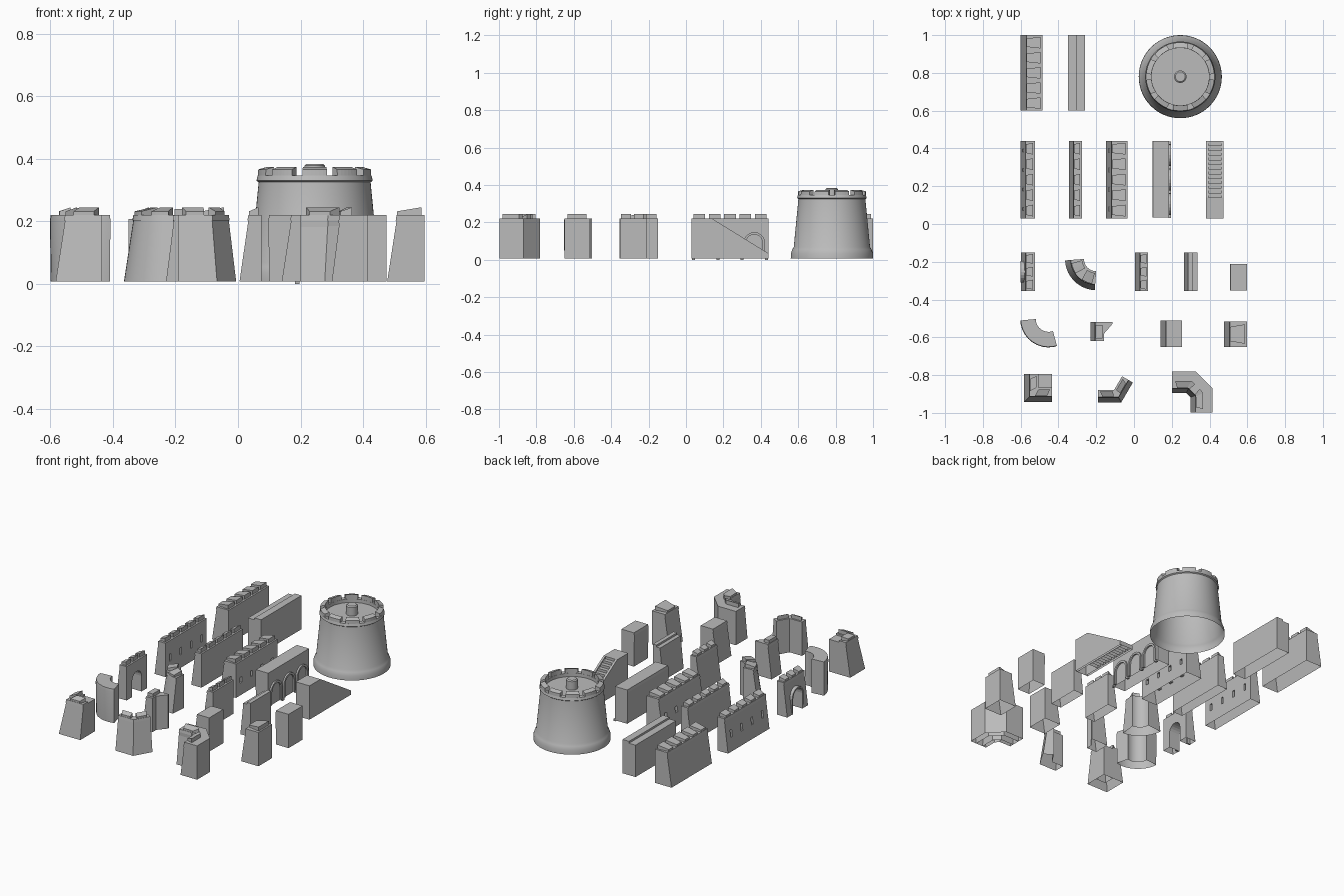
import bpy, bmesh, math
from mathutils import Vector

if "Cube" in bpy.data.objects:
    bpy.data.objects.remove(bpy.data.objects["Cube"])

stone = bpy.data.materials.new("grey_stone")
stone.use_nodes = True
GREY = (0.5, 0.5, 0.5, 1)
stone.diffuse_color = GREY
stone.node_tree.nodes["Principled BSDF"].inputs["Base Color"].default_value = GREY

BASE, BAND, TOP, CREST = 0.008, 0.203, 0.22, 0.245


def finish(name, bm, smooth=False):
    bmesh.ops.recalc_face_normals(bm, faces=bm.faces)
    me = bpy.data.meshes.new(name)
    bm.to_mesh(me)
    bm.free()
    me.materials.append(stone)
    ob = bpy.data.objects.new(name, me)
    bpy.context.collection.objects.link(ob)
    if smooth:
        bpy.ops.object.select_all(action="DESELECT")
        ob.select_set(True)
        bpy.context.view_layer.objects.active = ob
        bpy.ops.object.shade_smooth_by_angle(angle=math.radians(32))
    return ob


def add_loft(bm, rings, cap=True, closed=True):
    """Skin a list of equal rings of points."""
    vs = [[bm.verts.new(p) for p in r] for r in rings]
    n = len(vs[0])
    for a, b in zip(vs, vs[1:]):
        for i in range(n if closed else n - 1):
            j = (i + 1) % n
            bm.faces.new((a[i], a[j], b[j], b[i]))
    if cap:
        bm.faces.new(vs[0])
        bm.faces.new(vs[-1])


def add_box(bm, x0, x1, y0, y1, z0, z1):
    ring = lambda z: [(x0, y0, z), (x1, y0, z), (x1, y1, z), (x0, y1, z)]
    add_loft(bm, [ring(z0), ring(z1)])


def frames(path):
    """Path points with mitred vectors towards the outer face."""
    pts = [Vector(p) for p in path]
    segs = [(b - a).normalized() for a, b in zip(pts, pts[1:])]
    nor = [Vector((d.y, -d.x)) for d in segs]
    out = []
    for i, p in enumerate(pts):
        a, b = nor[max(i - 1, 0)], nor[min(i, len(nor) - 1)]
        m = (a + b).normalized()
        out.append((p, m / m.dot(a)))
    return out


def along(fr, f):
    """Frame at a fraction of the path length."""
    lens = [(b[0] - a[0]).length for a, b in zip(fr, fr[1:])]
    s = f * sum(lens)
    for (a, b, l) in zip(fr, fr[1:], lens):
        if s <= l + 1e-6:
            return a[0].lerp(b[0], s / l), a[1].lerp(b[1], s / l)
        s -= l
    return fr[-1]


def sweep(bm, fr, profile):
    add_loft(bm, [[(*(p + m * d), z) for d, z in profile] for p, m in fr])


def open_bottom(ob):
    """Walls are hollow underneath."""
    bm = bmesh.new()
    bm.from_mesh(ob.data)
    low = [f for f in bm.faces if all(v.co.z < BASE + 1e-4 for v in f.verts)]
    bmesh.ops.delete(bm, geom=low, context="FACES")
    bm.to_mesh(ob.data)
    bm.free()


def cut(ob, bm):
    tool = finish("cutter", bm)
    mod = ob.modifiers.new("cut", "BOOLEAN")
    mod.object, mod.solver = tool, "EXACT"
    me = bpy.data.meshes.new_from_object(
        ob.evaluated_get(bpy.context.evaluated_depsgraph_get()))
    ob.modifiers.clear()
    ob.data = me
    bpy.data.objects.remove(tool)


def wall(name, path, thick, batter=0.0, merlons=0, step=False, cutter=None, smooth=False):
    fr = frames(path)
    top = thick - batter
    bm = bmesh.new()
    prof = [(0, BASE), (0, TOP)]
    if step:
        prof += [(top / 2, TOP), (top / 2, TOP - 0.012), (top, TOP - 0.012)]
    else:
        prof += [(top, TOP), (top + 0.003, BAND)]
    if batter:
        prof += [(top, BAND)]
    sweep(bm, fr, prof + [(thick, BASE)])
    ob = finish(name, bm, smooth)
    if cutter:
        cut(ob, cutter)
    open_bottom(ob)
    # Merlons: wider inside, tops falling outwards
    bm = bmesh.new()
    for k in range(merlons):
        a, b = (k + 0.12) / merlons, (k + 0.88) / merlons
        skew = 0.1 / merlons
        rings = []
        for i in range(5):
            f = a + (b - a) * i / 4
            g = a + skew + (b - a - 2 * skew) * i / 4
            (p, m), (q, n) = along(fr, f), along(fr, g)
            pin, pout = p + m * 0.01, q + n * (top - 0.002)
            rings.append([(*pin, TOP - 0.005), (*pin, CREST),
                          (*pout, CREST - 0.013), (*pout, TOP - 0.005)])
        add_loft(bm, rings)
    if merlons:
        finish(name + "_merlons", bm)


def straight(name, x0, x1, y0, y1, **kw):
    wall(name, [(x1, y1), (x1, y0)], x1 - x0, **kw)


def arc(cx, cy, r, a0, a1, n=10):
    angs = [math.radians(a0 + (a1 - a0) * i / n) for i in range(n + 1)]
    return [(cx + r * math.cos(a), cy + r * math.sin(a)) for a in angs]


def arch_outline(yc, r, zc, z0):
    return [(yc - r, z0)] + arc(yc, zc, r, 180, 0) + [(yc + r, z0)]


def add_arch_frame(bm, x0, x1, yc, r, width, zc, z0):
    inner, outer = arch_outline(yc, r, zc, z0), arch_outline(yc, r + width, zc, z0)
    add_loft(bm, [[(x0, *i), (x1, *i), (x1, *o), (x0, *o)]
                  for i, o in zip(inner, outer)])


def windows(x0, x1, ys, w, z0, z1):
    bm = bmesh.new()
    for y in ys:
        add_box(bm, x0, x1, y - w, y + w, z0, z1)
    return bm


# Long walls
straight("wide_battlement_wall", -0.6, -0.485, 0.6, 1.0, batter=0.03, merlons=5)
straight("plain_long_wall", -0.35, -0.26, 0.6, 1.0, step=True)
rows = [0.08 + 0.103 * i for i in range(4)]
straight("slit_wall", -0.6, -0.525, 0.03, 0.44, batter=0.025, merlons=5,
         cutter=windows(-0.7, -0.4, rows, 0.008, 0.09, 0.135))
straight("battlement_wall", -0.345, -0.275, 0.03, 0.44, batter=0.025, merlons=5)
straight("window_wall", -0.148, -0.035, 0.03, 0.44, batter=0.03, merlons=5,
         cutter=windows(-0.2, 0.02, rows, 0.011, 0.085, 0.12))

# Arcaded wall
straight("arcade_wall", 0.1, 0.185, 0.035, 0.44)
bm = bmesh.new()
for i in range(3):
    add_arch_frame(bm, 0.183, 0.195, 0.105 + 0.13 * i, 0.045, 0.013, 0.09, 0.012)
for i in range(4):
    add_box(bm, 0.183, 0.197, 0.032 + 0.13 * i, 0.048 + 0.13 * i, 0, 0.012)
finish("arcade_arches", bm)

# Stair ramp with recessed treads between two sides
SLOPE = [(0.03, BASE), (0.44, BASE), (0.44, 0.035), (0.14, TOP), (0.03, TOP)]
bm = bmesh.new()
for x0, x1 in ((0.38, 0.394), (0.462, 0.475)):
    add_loft(bm, [[(x, y, z) for y, z in SLOPE] for x in (x0, x1)])
for i in range(12):
    y = 0.14 + 0.025 * i
    add_box(bm, 0.394, 0.462, y, y + 0.025, BASE, TOP - 0.0154 * (i + 1))
add_box(bm, 0.394, 0.462, 0.03, 0.14, BASE, TOP)
open_bottom(finish("stair_ramp", bm))

# Gate with arched passage
bm = bmesh.new()
add_loft(bm, [[(x, *p) for p in arch_outline(-0.253, 0.047, 0.105, -0.1)]
              for x in (-0.7, -0.4)])
straight("gate_wall", -0.598, -0.525, -0.355, -0.15, batter=0.025, merlons=3, cutter=bm)
bm = bmesh.new()
add_arch_frame(bm, -0.6, -0.575, -0.253, 0.047, 0.01, 0.105, BASE)
finish("gate_arch", bm)

# Short walls
straight("short_battlement_wall", 0.005, 0.075, -0.355, -0.15, batter=0.028, merlons=3)
straight("short_plain_wall", 0.265, 0.335, -0.355, -0.15, batter=0.02, step=True)
straight("plain_block", 0.51, 0.597, -0.352, -0.212, step=False)
straight("battered_block", 0.14, 0.255, -0.65, -0.51, batter=0.03)
straight("merlon_block", 0.477, 0.597, -0.65, -0.515, batter=0.03, merlons=1)

# Curved and angled walls
wall("round_corner", arc(-0.2, -0.185, 0.065, 180, 270), 0.1, batter=0.03,
     merlons=2, smooth=True)
wall("plain_round_corner", arc(-0.452, -0.503, 0.068, 180, 290), 0.079, smooth=True)
wall("angled_wall", [(-0.19, -0.878), (-0.105, -0.878), (-0.063, -0.806)], 0.066,
     batter=0.027, merlons=2)
wall("square_corner", [(-0.505, -0.795), (-0.505, -0.865), (-0.435, -0.865)], 0.078,
     batter=0.03, merlons=2)
bm = bmesh.new()
add_box(bm, -0.506, -0.435, -0.866, -0.795, BASE, TOP - 0.01)
open_bottom(finish("square_corner_floor", bm))
wall("large_chamfered_corner",
     [(0.2, -0.78), (0.325, -0.78), (0.415, -0.87), (0.415, -0.998)], 0.115,
     batter=0.025)
wall("large_corner_parapet",
     [(0.2, -0.82), (0.309, -0.82), (0.375, -0.886), (0.375, -0.998)], 0.05,
     merlons=2)

# Small wedge end piece, footprint drawn at base and top
bm = bmesh.new()
plan = lambda x: [(x, -0.62), (-0.16, -0.62), (-0.16, -0.582), (-0.115, -0.53),
                  (-0.115, -0.52), (x, -0.52)]
add_loft(bm, [[(*p, z) for p in plan(x)]
              for x, z in ((-0.23, BASE), (-0.205, BAND), (-0.208, BAND), (-0.205, TOP))])
add_box(bm, -0.203, -0.168, -0.605, -0.535, TOP - 0.005, CREST - 0.005)
open_bottom(finish("wedge_end", bm))

# Round keep
CX, CY, SEG = 0.245, 0.78, 64


def ring(r, z):
    return [(*p, z) for p in arc(CX, CY, r, 0, 360, SEG)[:-1]]


bm = bmesh.new()
shape = [(0.22, BASE), (0.219, 0.035), (0.212, 0.055), (0.204, 0.068), (0.179, 0.325),
         (0.186, 0.33), (0.182, 0.346), (0.152, 0.346), (0.152, 0.325)]
add_loft(bm, [ring(r, z) for r, z in shape], cap=False)
bm.faces.new([bm.verts.new(p) for p in ring(0.152, 0.325)])
bmesh.ops.remove_doubles(bm, verts=bm.verts, dist=1e-5)
finish("round_keep", bm, True)

bm = bmesh.new()
add_loft(bm, [ring(0.033, 0.32), ring(0.033, 0.378), ring(0.026, 0.384)])
finish("keep_post", bm, True)

bm = bmesh.new()
for k in range(10):
    mid = 270 + 36 * k
    spans = [(0.153, 0.34, 14), (0.153, 0.374, 14), (0.181, 0.366, 12.5), (0.182, 0.34, 12.5)]
    cols = [arc(CX, CY, r, mid - h, mid + h, 6) for r, z, h in spans]
    add_loft(bm, [[(*c[i], s[1]) for c, s in zip(cols, spans)] for i in range(7)])
finish("keep_merlons", bm)
